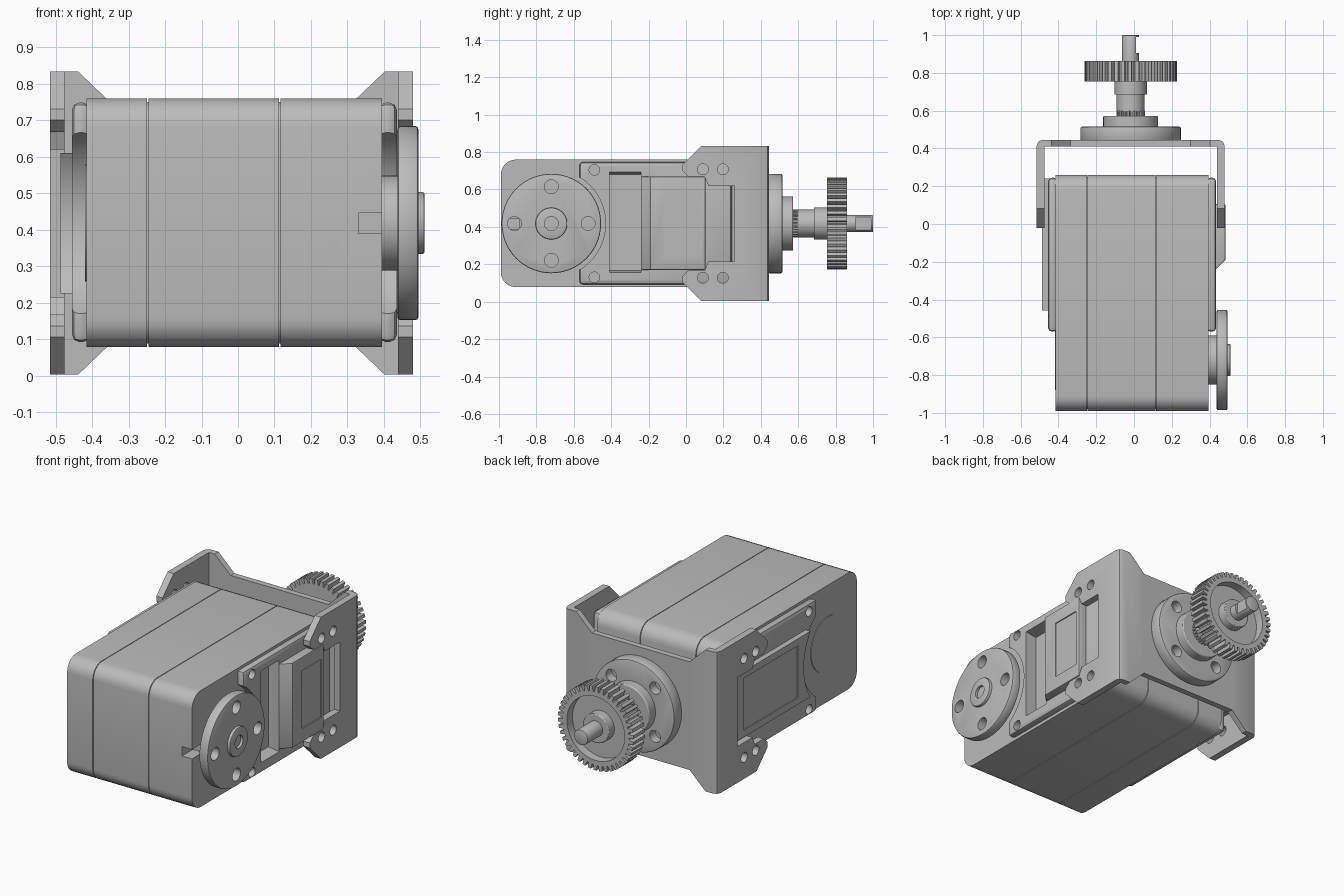
import bpy, bmesh
from math import sin, cos, pi

cube = bpy.data.objects.get("Cube")
if cube:
    bpy.data.objects.remove(cube, do_unlink=True)

grey = bpy.data.materials.new("mid grey")
grey.use_nodes = True
tone = (0.5, 0.5, 0.5, 1)
grey.diffuse_color = tone
grey.node_tree.nodes["Principled BSDF"].inputs["Base Color"].default_value = tone
parts = []


def prism(name, pts, axis, a, b, bevel=0):
    """Extrude a 2D outline along an axis from a to b."""
    place = {"x": lambda p, t: (t, p[0], p[1]),
             "y": lambda p, t: (p[0], t, p[1]),
             "z": lambda p, t: (p[0], p[1], t)}[axis]
    bm = bmesh.new()
    lo = [bm.verts.new(place(p, a)) for p in pts]
    hi = [bm.verts.new(place(p, b)) for p in pts]
    bm.faces.new(lo)
    bm.faces.new(hi)
    for i in range(len(pts)):
        j = (i + 1) % len(pts)
        bm.faces.new((lo[i], lo[j], hi[j], hi[i]))
    bmesh.ops.recalc_face_normals(bm, faces=bm.faces)
    me = bpy.data.meshes.new(name)
    bm.to_mesh(me)
    bm.free()
    me.materials.append(grey)
    ob = bpy.data.objects.new(name, me)
    bpy.context.collection.objects.link(ob)
    if bevel:
        m = ob.modifiers.new("edge", "BEVEL")
        m.width, m.segments, m.limit_method = bevel, 2, "ANGLE"
        m.angle_limit = 0.9
    parts.append(ob)
    return ob


def cut(ob, cutters):
    """Subtract cutters, bake the result and remove them."""
    for c in cutters:
        m = ob.modifiers.new("cut", "BOOLEAN")
        m.operation, m.solver, m.object = "DIFFERENCE", "EXACT", c
    bpy.context.view_layer.update()
    dg = bpy.context.evaluated_depsgraph_get()
    me = bpy.data.meshes.new_from_object(ob.evaluated_get(dg))
    ob.modifiers.clear()
    ob.data = me
    for c in cutters:
        parts.remove(c)
        bpy.data.objects.remove(c, do_unlink=True)
    return ob


def circle(u, v, r, n=56):
    return [(u + r * cos(2 * pi * i / n), v + r * sin(2 * pi * i / n)) for i in range(n)]


def rect(u0, u1, v0, v1):
    return [(u0, v0), (u1, v0), (u1, v1), (u0, v1)]


def rounded(u0, u1, v0, v1, r, n=6):
    pts = []
    corners = [(u1 - r, v1 - r), (u0 + r, v1 - r), (u0 + r, v0 + r), (u1 - r, v0 + r)]
    for k, (u, v) in enumerate(corners):
        for i in range(n + 1):
            t = pi / 2 * (k + i / n)
            pts.append((u + r * cos(t), v + r * sin(t)))
    return pts


def toothed(u, v, root, tip, n):
    pts = []
    for i in range(n):
        for f, r in ((0, root), (0.25, root), (0.38, tip), (0.87, tip)):
            t = 2 * pi * (i + f) / n
            pts.append((u + r * cos(t), v + r * sin(t)))
    return pts


def mirror_z(pts):
    return [(u, 2 * MID - v) for u, v in pts]


MID = 0.418        # height of both axes
HORN_Y = -0.72     # output horn axis
CX = -0.018        # bracket and gear axis

# Case in three slices around a slightly smaller core
prism("case_core", rounded(-0.98, 0.25, 0.088, 0.75, 0.08), "x", -0.4, 0.38)
slices = [prism(n, rounded(-0.99, 0.26, 0.078, 0.76, 0.08), "x", a, b)
          for n, a, b in (("right_case", -0.415, -0.249), ("middle_case", -0.245, 0.113),
                          ("left_case", 0.117, 0.395))]
core = parts[0]


def channel():
    c = prism("channel_cutter", rect(-0.41, -0.24, 0.13, 0.72), "x", 0.365, 0.6)
    for v in c.data.vertices:      # sloping ends
        if v.co.x < 0.4:
            v.co.z = MID + (v.co.z - MID) * 0.87
    return c


def notch():
    return prism("notch_cutter", rect(-1.1, -0.89, 0.39, 0.445), "x", 0.33, 0.5)


for ob in (core, slices[2]):
    cut(ob, [channel(), notch()])

# Raised side pads with eared corners and screw holes
for name, a, b in (("left_side_pad", 0.385, 0.435), ("right_side_pad", -0.455, -0.405)):
    pad = prism(name, rect(-0.57, 0.245, 0.092, 0.748), "x", a, b, 0.02)
    tools = [prism("arc_cutter", circle(HORN_Y, MID, 0.29), "x", a - 0.1, b + 0.1)]
    tools += [prism("hole_cutter", circle(-0.49, z, 0.028, 24), "x", a - 0.1, b + 0.1)
              for z in (0.131, 0.705)]
    if a > 0:
        tools.append(channel())
    cut(pad, tools)

# Left cover block with sloped front and shallow panel
block = prism("left_cover_block", [(0.4, -0.24), (0.435, -0.24), (0.485, -0.19), (0.485, 0.105), (0.4, 0.105)],
              "z", 0.17, 0.67, 0.008)
cut(block, [prism("panel_cutter", rect(-0.1, 0.08, 0.25, 0.59), "x", 0.479, 0.6)])

# Right cover plate with curved front edge and shallow panel
plate = prism("right_cover_plate", rect(-0.54, 0.24, 0.225, 0.61), "x", -0.487, -0.43)
cut(plate, [prism("arc_cutter", circle(HORN_Y, MID, 0.325), "x", -0.6, -0.3),
            prism("panel_cutter", rect(-0.34, 0.16, 0.265, 0.57), "x", -0.6, -0.481)])
prism("right_bearing_cap", circle(HORN_Y, MID, 0.16), "x", -0.419, -0.4)

# Output horn
prism("horn_boss", circle(HORN_Y, MID, 0.13), "x", 0.38, 0.44)
horn = prism("horn_disc", circle(HORN_Y, MID, 0.266), "x", 0.437, 0.494, 0.008)
spots = [(HORN_Y + 0.197 * cos(k * pi / 2), MID + 0.197 * sin(k * pi / 2)) for k in range(4)]
cut(horn, [prism("hole_cutter", circle(u, v, 0.037, 24), "x", 0.3, 0.6) for u, v in spots])
cap = prism("horn_cap", circle(HORN_Y, MID, 0.085), "x", 0.48, 0.511, 0.006)
cut(cap, [prism("hole_cutter", circle(HORN_Y, MID, 0.037, 24), "x", 0.496, 0.6)])

# U bracket: bent strip trimmed to its side and back outlines
IN, OUT, R = 0.457, 0.4975, 0.03
half = [(IN, -0.02), (OUT, -0.02), (OUT, 0.445 - R), (OUT - R * 0.3, 0.445 - R * 0.3), (OUT - R, 0.445)]
strip = [(CX + u, v) for u, v in half] + [(CX - u, v) for u, v in reversed(half)]
strip += [(CX - IN, 0.41), (CX + IN, 0.41)]
bracket = prism("u_bracket", strip, "z", 0.003, 0.833)
corner = [(-0.1, 0.9), (0.15, 0.9), (-0.02, 0.73), (-0.1, 0.73)]
slot = [(-0.1, MID), (-0.1, 0.7), (-0.02, 0.7), (0.015, 0.668), (0.1, 0.668), (0.12, 0.62),
        (0.26, 0.62), (0.26, MID)]
window = [(CX - 0.49, 0.9), (CX - 0.317, 0.735), (CX + 0.317, 0.735), (CX + 0.49, 0.9)]
tools = []
for flip in (lambda p: p, mirror_z):
    tools.append(prism("corner_cutter", flip(corner), "x", -0.7, 0.7))
    tools.append(prism("window_cutter", flip(window), "y", 0.38, 0.6))
    tools += [prism("hole_cutter", flip(circle(y, 0.708, 0.029, 24)), "x", -0.7, 0.7)
              for y in (0.09, 0.197)]
tools.append(prism("slot_cutter", slot[1:-1] + mirror_z(slot[1:-1])[::-1], "x", -0.7, 0.7))
cut(bracket, tools)

# Rear flange with diagonal holes
flange = prism("rear_flange", circle(CX, MID, 0.266), "y", 0.44, 0.515, 0.008)
spots = [(CX + 0.2 * cos(pi / 4 + k * pi / 2), MID + 0.2 * sin(pi / 4 + k * pi / 2)) for k in range(4)]
cut(flange, [prism("hole_cutter", circle(u, v, 0.035, 24), "y", 0.46, 0.6) for u, v in spots])
prism("rear_flange_step", circle(CX, MID, 0.145), "y", 0.5, 0.573, 0.006)

# Stepped shaft
prism("spline_ring", toothed(CX, MID, 0.066, 0.076, 24), "y", 0.56, 0.6)
prism("shaft_collar", circle(CX, MID, 0.074), "y", 0.595, 0.69)
prism("gear_shoulder", circle(CX, MID, 0.086), "y", 0.685, 0.77)
shaft = prism("drive_shaft", circle(CX, MID, 0.045, 32), "y", 0.75, 1.0, 0.004)
cut(shaft, [prism("flat_cutter", rect(CX + 0.029, 0.3, 0.2, 0.6), "y", 0.905, 0.99)])

# Spur gear with dished back face
gear = prism("spur_gear", toothed(CX, MID, 0.215, 0.245, 42), "y", 0.755, 0.862)
cut(gear, [prism("dish_cutter", circle(CX, MID, 0.187), "y", 0.81, 0.9)])
prism("gear_hub", circle(CX, MID, 0.085), "y", 0.8, 0.862, 0.005)

# Smooth shading with sharp edges kept
bpy.ops.object.select_all(action="DESELECT")
for ob in parts:
    ob.select_set(True)
bpy.context.view_layer.objects.active = parts[0]
bpy.ops.object.shade_smooth_by_angle(angle=0.5)
